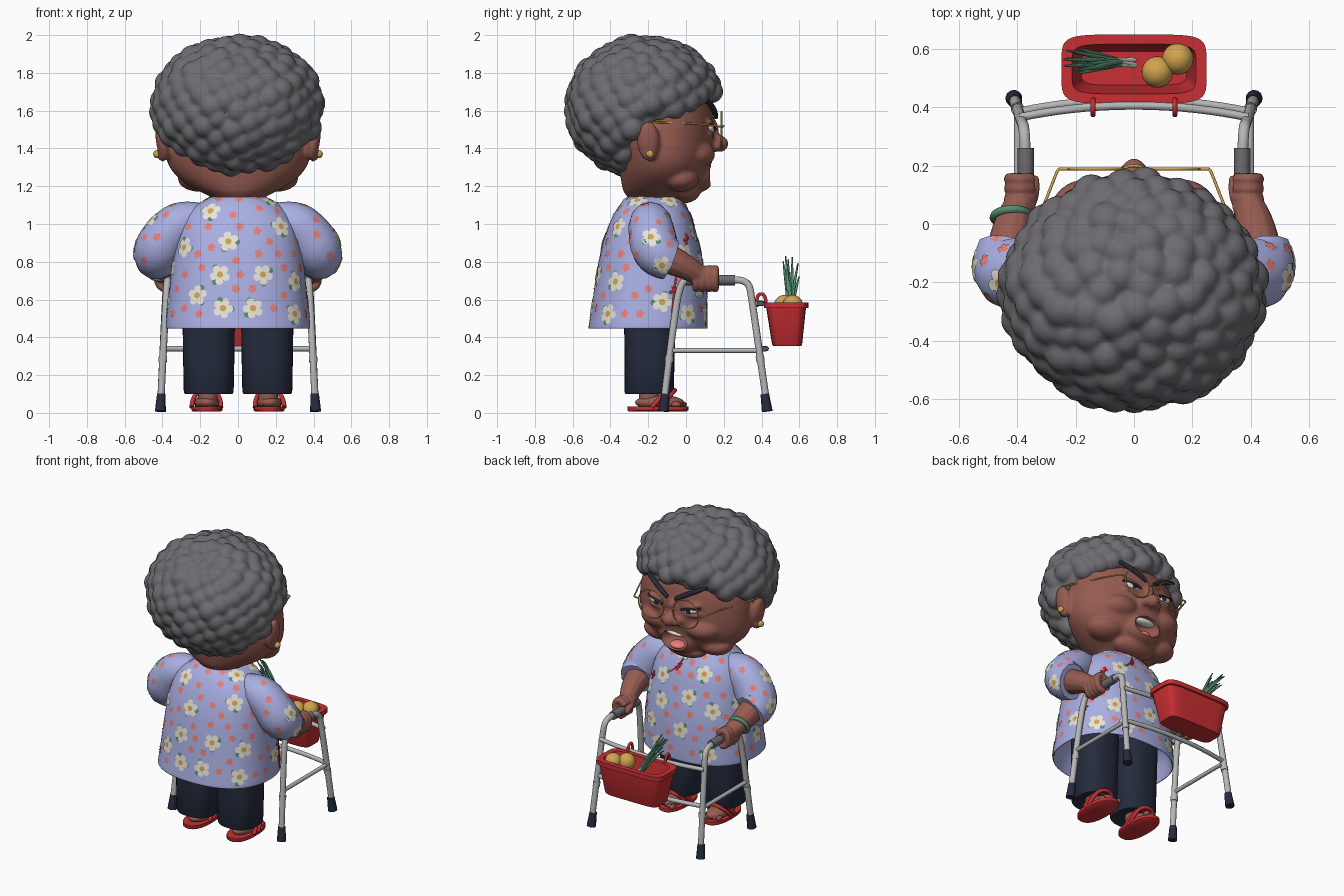
import bpy, bmesh, math, random
from mathutils import Vector, Matrix
from mathutils.bvhtree import BVHTree

random.seed(4)
cube = bpy.data.objects.get("Cube")
if cube:
    bpy.data.objects.remove(cube, do_unlink=True)
SIDES = ((1, "left"), (-1, "right"))
parts = []


def material(name, *rgb):
    m = bpy.data.materials.new(name)
    m.use_nodes = True
    m.diffuse_color = (*rgb, 1)
    m.node_tree.nodes["Principled BSDF"].inputs["Base Color"].default_value = (*rgb, 1)
    return m


skin = material("brown skin", .3, .105, .083)
grey = material("warm grey", .155, .148, .162)
blue = material("lavender blue", .4, .43, .77)
navy = material("navy", .018, .024, .045)
red = material("red", .58, .028, .033)
white = material("cream white", .84, .82, .72)
coral = material("coral pink", .85, .23, .2)
silver = material("silver", .47, .47, .47)
gold = material("yellow gold", .64, .37, .08)
green = material("leaf green", .09, .27, .17)


def add(name, mesh, mat):
    o = bpy.data.objects.new(name, mesh)
    bpy.context.collection.objects.link(o)
    mesh.materials.clear()
    mesh.materials.append(mat)
    parts.append(o)
    return o


def discard(o):
    parts.remove(o)
    bpy.data.objects.remove(o, do_unlink=True)


def from_bm(name, bm, mat):
    me = bpy.data.meshes.new(name)
    bm.to_mesh(me)
    bm.free()
    return add(name, me, mat)


def bake(o):
    """Replace the object's mesh by its modified result."""
    dg = bpy.context.evaluated_depsgraph_get()
    me = bpy.data.meshes.new_from_object(o.evaluated_get(dg))
    o.modifiers.clear()
    o.data = me
    return o


def blend(name, bm, mat, voxel, rounds):
    """Melt overlapping closed shapes into one soft surface."""
    o = from_bm(name, bm, mat)
    remesh = o.modifiers.new("merge", "REMESH")
    remesh.mode, remesh.voxel_size = "VOXEL", voxel
    o.modifiers.new("soften", "SMOOTH").iterations = rounds
    return bake(o)


def blend_parts(name, objects, mat, voxel, rounds):
    bm = bmesh.new()
    for o in objects:
        bm.from_mesh(o.data)
        discard(o)
    return blend(name, bm, mat, voxel, rounds)


def ball(name, loc, size, mat, tilt=0):
    bm = bmesh.new()
    bmesh.ops.create_uvsphere(bm, u_segments=24, v_segments=14, radius=1)
    size = size if isinstance(size, tuple) else (size,) * 3
    bm.transform(Matrix.Translation(loc) @ Matrix.Rotation(tilt, 4, "Y") @ Matrix.Diagonal((*size, 1)))
    return from_bm(name, bm, mat)


def loft(name, rows, mat, power=1, cx=0, smooth=0, n=32):
    """Stack of rounded rings; each row is height, half width, back, front."""
    bm = bmesh.new()
    rings = []
    for z, rx, back, front in rows:
        ring = []
        for i in range(n):
            a = math.tau * i / n
            c, s = math.cos(a), math.sin(a)
            x = math.copysign(abs(c) ** power, c) * rx
            y = math.copysign(abs(s) ** power, s) * (front - back) / 2
            ring.append(bm.verts.new((cx + x, (front + back) / 2 + y, z)))
        rings.append(ring)
    for a, b in zip(rings, rings[1:]):
        for i in range(n):
            j = (i + 1) % n
            bm.faces.new((a[i], a[j], b[j], b[i]))
    bm.faces.new(rings[0][::-1])
    bm.faces.new(rings[-1])
    bmesh.ops.recalc_face_normals(bm, faces=bm.faces)
    o = from_bm(name, bm, mat)
    if smooth:
        o.modifiers.new("round", "SUBSURF").levels = smooth
        bake(o)
    return o


def tube(name, points, radius, mat, order=3):
    """Round tube along a smooth path; radius is one value or one per point."""
    cu = bpy.data.curves.new(name, "CURVE")
    cu.dimensions = "3D"
    cu.bevel_depth, cu.bevel_resolution, cu.use_fill_caps = 1, 4, True
    sp = cu.splines.new("NURBS")
    sp.points.add(len(points) - 1)
    for i, (pt, p) in enumerate(zip(sp.points, points)):
        pt.co = (*p, 1)
        pt.radius = radius[i] if isinstance(radius, (list, tuple)) else radius
    sp.order_u, sp.use_endpoint_u, sp.resolution_u = min(order, len(points)), True, 6
    tmp = bpy.data.objects.new(name, cu)
    bpy.context.collection.objects.link(tmp)
    dg = bpy.context.evaluated_depsgraph_get()
    me = bpy.data.meshes.new_from_object(tmp.evaluated_get(dg))
    bpy.data.objects.remove(tmp, do_unlink=True)
    return add(name, me, mat)


def ring(name, loc, major, minor, mat, rot=(0, 0, 0)):
    bpy.ops.mesh.primitive_torus_add(location=loc, rotation=rot, major_radius=major, minor_radius=minor,
                                     major_segments=32, minor_segments=8)
    o = bpy.context.object
    o.name = name
    o.data.materials.append(mat)
    parts.append(o)
    return o


# Head: soft shapes melted together, then an open mouth
flesh = [loft("skull", [(1.07, .13, -.28, -.06), (1.14, .13, -.3, -.02), (1.16, .18, -.33, .03), (1.2, .26, -.34, .075),
                        (1.26, .34, -.35, .115), (1.33, .385, -.36, .14), (1.42, .39, -.38, .15),
                        (1.52, .385, -.4, .15), (1.62, .36, -.4, .14), (1.75, .3, -.38, .08),
                        (1.85, .15, -.3, -.05)], skin, smooth=2),
         ball("chin", (0, -.01, 1.17), (.15, .085, .06), skin), ball("lips", (0, .07, 1.265), (.135, .085, .095), skin),
         ball("nose", (0, .175, 1.425), (.045, .05, .045), skin),
         ball("nose_bridge", (0, .14, 1.49), (.03, .035, .07), skin)]
for s, side in SIDES:
    flesh += [ball("nostril", (s * .045, .16, 1.415), (.032, .032, .03), skin),
              ball("cheek", (s * .16, .035, 1.37), (.13, .12, .08), skin),
              ball("jowl", (s * .2, -.03, 1.24), (.12, .1, .07), skin),
              ball("upper_lid", (s * .13, .128, 1.527), (.07, .026, .018), skin, s * -.25),
              ball("lower_lid", (s * .13, .125, 1.472), (.065, .024, .016), skin, s * -.1),
              ball("ear", (s * .4, -.2, 1.44), (.035, .06, .105), skin, s * .15),
              ball("ear_lobe", (s * .4, -.19, 1.37), (.03, .035, .04), skin)]
head = blend_parts("head", flesh, skin, .011, 5)
cutter = ball("mouth_cutter", (0, .15, 1.265), (.1, .1, .066), skin)
cutter.hide_render = True
cut = head.modifiers.new("mouth", "BOOLEAN")
cut.operation, cut.object = "DIFFERENCE", cutter
bake(head)
discard(cutter)
ball("upper_teeth", (0, .098, 1.308), (.075, .035, .02), white)
ball("tongue", (0, .08, 1.22), (.055, .05, .022), coral)

# Eyes, brows, spectacles and earrings
for s, side in SIDES:
    ball(side + "_eye", (s * .13, .128, 1.5), (.052, .022, .02), white, s * -.25)
    ball(side + "_pupil", (s * .12, .146, 1.5), (.016, .009, .015), navy)
    tube(side + "_lashes", [(s * .07, .153, 1.5), (s * .12, .157, 1.523), (s * .195, .125, 1.525)], .007, navy)
    tube(side + "_eyebrow", [(s * .03, .158, 1.565), (s * .1, .155, 1.61), (s * .23, .1, 1.67)],
         [.012, .02, .01], navy)
    ring(side + "_lens_rim", (s * .13, .188, 1.5), .095, .0045, gold, (math.pi / 2, 0, 0))
    tube(side + "_glasses_arm", [(s * .22, .188, 1.515), (s * .26, .188, 1.515), (s * .31, .06, 1.53),
                                 (s * .41, -.19, 1.54)], .005, gold, 2)
    ball(side + "_earring", (s * .428, -.19, 1.37), .021, gold)
tube("glasses_bridge", [(-.04, .188, 1.51), (0, .21, 1.53), (.04, .188, 1.51)], .005, gold)

# Curly hair: a cap tucked in below the hairline, covered by curls
middle = Vector((0, -.215, 1.62))


def shell(d, sx, sy, sz):
    narrow = 1 - .12 * max(0, d.y)
    return middle + Vector((d.x * sx * narrow, d.y * sy, d.z * sz))


def in_hair(p, margin=0):
    line = 1.625 + .36 * (p.y - .1) + margin
    return p.z > line - max(0, -.28 - p.y) * 4


bm = bmesh.new()
bmesh.ops.create_icosphere(bm, subdivisions=5, radius=1)
for v in bm.verts:
    p = shell(v.co, .41, .375, .335)
    v.co = p if in_hair(p) else middle + (p - middle) * .75
curls = 235
for i in range(curls):
    h = 1 - 2 * (i + .5) / curls
    a = i * math.pi * (3 - math.sqrt(5)) + random.uniform(-.03, .03)
    w = math.sqrt(1 - h * h)
    p = shell(Vector((w * math.cos(a), w * math.sin(a), h)), .4, .365, .322)
    if in_hair(p, .045):
        p = middle + (p - middle) * random.uniform(.98, 1.02)
        bmesh.ops.create_icosphere(bm, subdivisions=3, radius=random.uniform(.061, .073),
                                   matrix=Matrix.Translation(p))
blend("curly_hair", bm, grey, .0115, 2)

# Blouse, open at the hem, and its sleeves
blouse = loft("blouse", [(.7, .2, -.35, 0), (.6, .345, -.47, .09), (.47, .37, -.505, .1), (.445, .375, -.51, .107),
                         (.445, .385, -.52, .117), (.47, .385, -.515, .117),
                         (.6, .37, -.495, .115), (.75, .355, -.475, .105), (.9, .335, -.445, .07), (1, .31, -.41, .045),
                         (1.08, .265, -.37, .01), (1.13, .17, -.33, -.02), (1.155, .13, -.3, -.03)], blue, .85, smooth=2)
cloth = [blouse]
for s, side in SIDES:
    cloth.append(tube(side + "_sleeve", [(s * .18, -.19, 1.03), (s * .285, -.19, 1.02), (s * .37, -.18, .95),
                                         (s * .44, -.16, .84), (s * .425, -.085, .81)],
                      [.08, .115, .125, .132, .112], blue))
    # Arms and fists
    limb = [tube("forearm", [(s * .425, -.13, .83), (s * .425, 0, .78), (s * .385, .08, .72)], [.085, .07, .05], skin),
            ball("palm", (s * .38, .1, .715), (.042, .068, .05), skin),
            tube("thumb", [(s * .36, .06, .74), (s * .335, .1, .72), (s * .345, .16, .69)], .02, skin)]
    for i in range(4):
        y = .055 + .033 * i
        limb.append(tube("finger", [(s * .35, y, .735), (s * .385, y, .775), (s * .43, y, .74), (s * .415, y, .655),
                                    (s * .37, y, .66)], .021, skin))
    blend_parts(side + "_arm", limb, skin, .007, 3)
ring("bracelet", (-.42, .025, .762), .06, .014, green, (math.pi / 2 - .45, 0, .05))
ring("collar_trim", (0, -.165, 1.15), .135, .009, red)


def surface(o):
    b = bmesh.new()
    b.from_mesh(o.data)
    tree = BVHTree.FromBMesh(b)
    b.free()
    return tree


# Side closing of the blouse with knotted buttons
tree = surface(blouse)
seam = [(0, .0, 1.13), (.04, .1, 1.07), (.15, .1, .98), (.27, .04, .93), (.34, -.02, .8), (.38, -.05, .65), (.4, -.06, .48)]
snapped = [tree.find_nearest(Vector(p))[0] for p in seam]
tube("blouse_trim", snapped, .006, red)
for i in (1, 3, 5):
    for reach in (Vector((-.01, .022, .01)), Vector((.015, .01, -.022))):
        tube("knot_button", [tree.find_nearest(snapped[i] + reach * t)[0] for t in (-1, 0, 1)], .007, red)


# Printed flowers laid on the cloth
def patch(bm, tree, center, normal, radius, lift, petals=0, turn=0):
    u = normal.orthogonal().normalized()
    w = normal.cross(u)

    def put(r, a):
        loc, nor, _, _ = tree.find_nearest(center + (u * math.cos(a) + w * math.sin(a)) * r)
        return bm.verts.new(loc + nor * lift)
    n = 30 if petals else 10
    hub, inner, outer = put(0, 0), [], []
    for i in range(n):
        a = math.tau * i / n + turn
        r = radius * (.6 + .4 * abs(math.cos(petals * (a - turn) / 2)) ** .6) if petals else radius
        inner.append(put(r / 2, a))
        outer.append(put(r, a))
    for i in range(n):
        j = (i + 1) % n
        bm.faces.new((hub, inner[i], inner[j]))
        bm.faces.new((inner[i], outer[i], outer[j], inner[j]))


prints = {m: bmesh.new() for m in (white, coral, gold, green)}
placed = []
axis = Vector((0, -.19, 0))
for part in cloth:
    tree = surface(part)
    faces = [f for f in part.data.polygons if f.center.z > .5 and f.normal.z > -.6
             and f.normal.dot(((f.center - axis) * Vector((1, 1, 0)).length).normalized()) > -.1]
    picks = random.choices(faces, [f.area for f in faces], k=2400)
    for big in (True, False):
        for f in picks[:700] if big else picks:
            c, nor = f.center.copy(), f.normal.copy()
            if any((c - q).length < (.155 if big else .088 if wide else .078) for q, wide in placed):
                continue
            placed.append((c, big))
            turn = random.uniform(0, 6)
            if big:
                patch(prints[white], tree, c, nor, .055, .004, 5, turn)
                patch(prints[gold], tree, c, nor, .017, .006)
                u = nor.orthogonal().normalized()
                for a in (turn, turn + 2):
                    q = c + Matrix.Rotation(a, 3, nor) @ u * .046
                    patch(prints[green], tree, q, nor, .017, .0025)
            else:
                patch(prints[coral], tree, c, nor, .023, .003, 5, turn)
for m, bm in prints.items():
    from_bm("print_" + m.name.replace(" ", "_"), bm, m)

# Trousers, feet and sandals
for s, side in SIDES:
    loft(side + "_trouser_leg", [(.12, .1, -.29, -.1), (.1, .125, -.32, -.07), (.11, .132, -.325, -.065),
                                 (.3, .136, -.325, -.06), (.6, .14, -.33, -.05)], navy, .8, s * .155)
    loft(side + "_ankle", [(.04, .05, -.25, -.14), (.2, .055, -.25, -.14)], skin, cx=s * .16)
    ball(side + "_foot", (s * .165, -.14, .055), (.066, .13, .04), skin)
    for i in range(5):
        ball(side + "_toe", (s * (.115 + .025 * i), -.02 - .008 * i, .045), (.015, .025, .016), skin)
    loft(side + "_sandal_sole", [(.008, .075, -.305, .005), (.014, .082, -.31, .012), (.034, .082, -.31, .012)],
         red, .85, s * .165)
    for y in (-.1, -.06):
        tube(side + "_sandal_strap", [(s * .09, y - .08, .03), (s * .09, y, .12), (s * .24, y, .12),
                                      (s * .245, y - .08, .03)], .012, red)

# Walking frame
for s, side in SIDES:
    tube(side + "_walker_frame", [(s * .41, -.12, .03), (s * .39, -.07, .45), (s * .375, -.03, .7), (s * .37, .03, .703),
                                  (s * .37, .2, .703), (s * .375, .33, .705), (s * .385, .35, .6), (s * .41, .43, .03)],
         .019, silver)
    tube(side + "_hand_grip", [(s * .37, 0, .703), (s * .37, .26, .703)], .028, grey)
    tube(side + "_side_bar", [(s * .397, -.085, .33), (s * .397, .385, .33)], .013, silver)
    for y, lean in ((-.12, .11), (.43, -.13)):
        tube(side + "_rubber_foot", [(s * .411, y, .008), (s * .406, y + lean * .1, .1)], [.029, .023], navy)
        tube(side + "_leg_collar", [(s * .398, y + lean * .27, .27), (s * .397, y + lean * .3, .3)], .023, silver)
for z, y in ((.34, .385), (.58, .365)):
    tube("front_crossbar", [(-.39, y, z), (-.2, y + .04, z), (.2, y + .04, z), (.39, y, z)], .014, silver)

# Basket with hooks, fruit and spring onions
loft("basket", [(.355, .195, .46, .61), (.365, .2, .455, .615), (.555, .235, .425, .635), (.555, .248, .412, .648),
                (.585, .248, .412, .648), (.585, .212, .445, .615), (.4, .18, .475, .59)], red, .35, n=48)
for s, side in SIDES:
    tube(side + "_basket_hook", [(s * .14, .425, .56), (s * .14, .425, .63), (s * .14, .37, .63), (s * .14, .375, .56)],
         .009, red)
for x, y in ((.08, .52), (.15, .565)):
    ball("fruit", (x, y, .57), .054, gold)
for i in range(14):
    foot = Vector((random.uniform(-.03, .01), random.uniform(.54, .565), .5))
    tip = Vector((random.uniform(-.26, -.14), random.uniform(.51, .6), random.uniform(.72, .84)))
    bend = foot.lerp(tip, .25)
    tube("onion_stem", [foot, bend], .007, white)
    tube("onion_leaf", [bend, foot.lerp(tip, .65) + Vector((0, 0, .02)), tip], [.008, .009, .003], green)

# Smooth shading with sharp edges kept
bpy.ops.object.select_all(action="DESELECT")
for o in parts:
    o.select_set(True)
bpy.context.view_layer.objects.active = head
bpy.ops.object.shade_smooth_by_angle(angle=math.radians(45))
